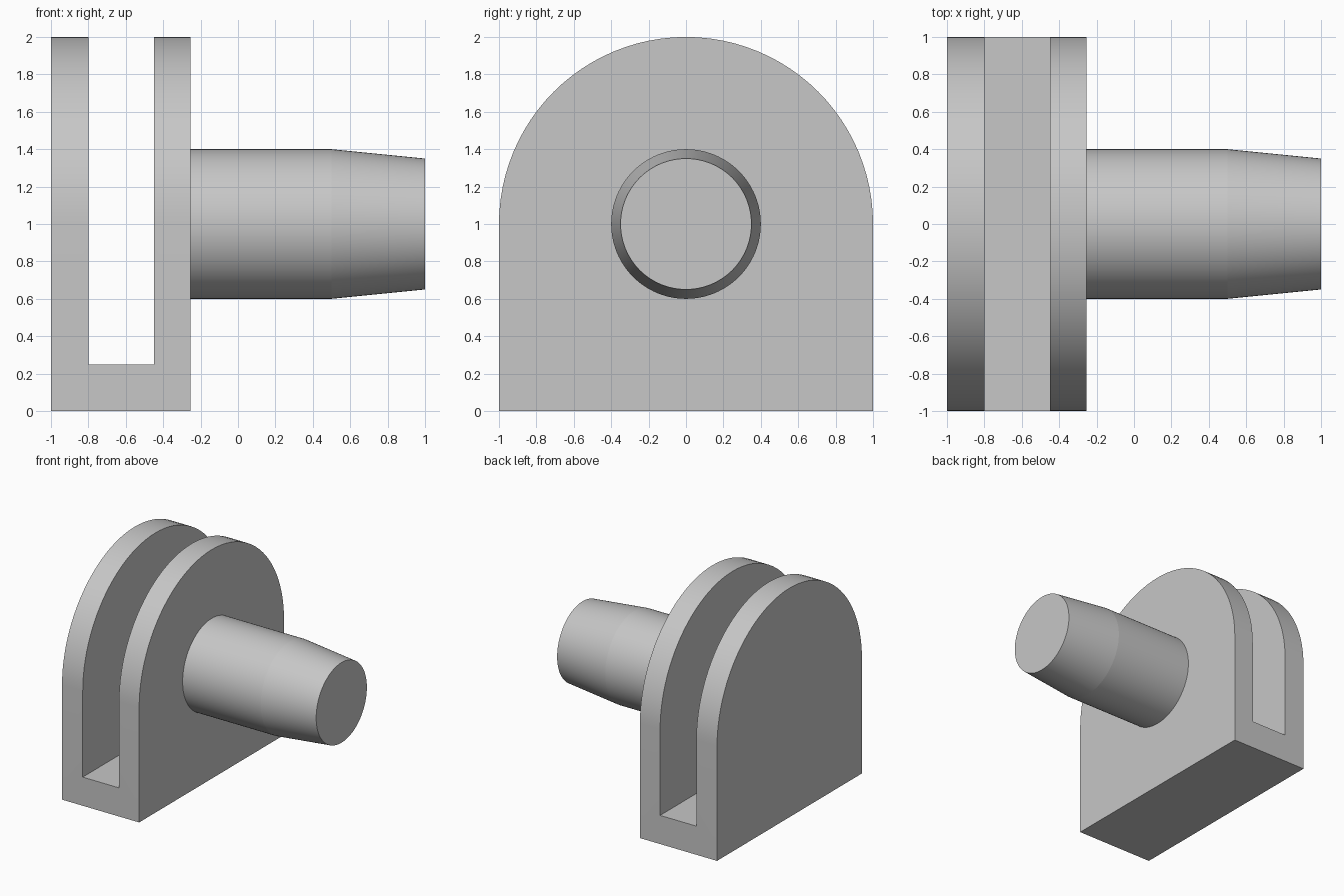
import bpy
import bmesh
from math import cos, sin, pi, radians
from mathutils import Vector

if "Cube" in bpy.data.objects:
    bpy.data.objects.remove(bpy.data.objects["Cube"])

GREY = (0.57, 0.57, 0.57, 1.0)
grey = bpy.data.materials.new("plain_grey")
grey.use_nodes = True
grey.diffuse_color = GREY
grey.node_tree.nodes["Principled BSDF"].inputs["Base Color"].default_value = GREY

SEGMENTS = 96
AXIS_Z = 1.0
PLATE_LEFT, PLATE_RIGHT = -1.0, -0.255


def add_object(name, bm):
    bmesh.ops.recalc_face_normals(bm, faces=bm.faces)
    mesh = bpy.data.meshes.new(name)
    bm.to_mesh(mesh)
    bm.free()
    obj = bpy.data.objects.new(name, mesh)
    mesh.materials.append(grey)
    bpy.context.collection.objects.link(obj)
    return obj


def extrude_along_x(name, outline, x0, x1):
    """Solid made from a (y, z) outline pulled from x0 to x1."""
    bm = bmesh.new()
    face = bm.faces.new([bm.verts.new((x0, y, z)) for y, z in outline])
    result = bmesh.ops.extrude_face_region(bm, geom=[face], use_keep_orig=True)
    moved = [v for v in result["geom"] if isinstance(v, bmesh.types.BMVert)]
    bmesh.ops.translate(bm, verts=moved, vec=Vector((x1 - x0, 0, 0)))
    return add_object(name, bm)


def turn_around_x(name, profile):
    """Capped round solid from (x, radius) stations."""
    bm = bmesh.new()
    rings = []
    for x, r in profile:
        angles = [2 * pi * i / SEGMENTS for i in range(SEGMENTS)]
        rings.append([bm.verts.new((x, r * cos(a), AXIS_Z + r * sin(a))) for a in angles])
    for a, b in zip(rings, rings[1:]):
        for i in range(SEGMENTS):
            j = (i + 1) % SEGMENTS
            bm.faces.new((a[i], a[j], b[j], b[i]))
    bm.faces.new(rings[0])
    bm.faces.new(rings[-1])
    return add_object(name, bm)


def smooth(obj):
    bpy.ops.object.select_all(action="DESELECT")
    obj.select_set(True)
    bpy.context.view_layer.objects.active = obj
    bpy.ops.object.shade_smooth_by_angle(angle=radians(5))


# Fork: arched block with a slot leaving two cheeks joined at the base
half = SEGMENTS // 2
arch = [(cos(pi * i / half), AXIS_Z + sin(pi * i / half)) for i in range(half + 1)]
fork = extrude_along_x("fork_bracket", [(-1, 0), (1, 0)] + arch, PLATE_LEFT, PLATE_RIGHT)
slot = [(-1.2, 0.25), (1.2, 0.25), (1.2, 2.2), (-1.2, 2.2)]
cutter = extrude_along_x("slot_cutter", slot, -0.8, -0.45)
cutter.hide_render = True

cut = fork.modifiers.new("slot", "BOOLEAN")
cut.operation = "DIFFERENCE"
cut.solver = "EXACT"
cut.object = cutter
bpy.context.view_layer.objects.active = fork
bpy.ops.object.modifier_apply(modifier=cut.name)
bpy.data.objects.remove(cutter)
smooth(fork)

# Pin: straight shank with a tapered end, seated in the right cheek
pin = turn_around_x("tapered_pin", [(-0.3, 0.4), (0.5, 0.4), (1.0, 0.35)])
smooth(pin)
